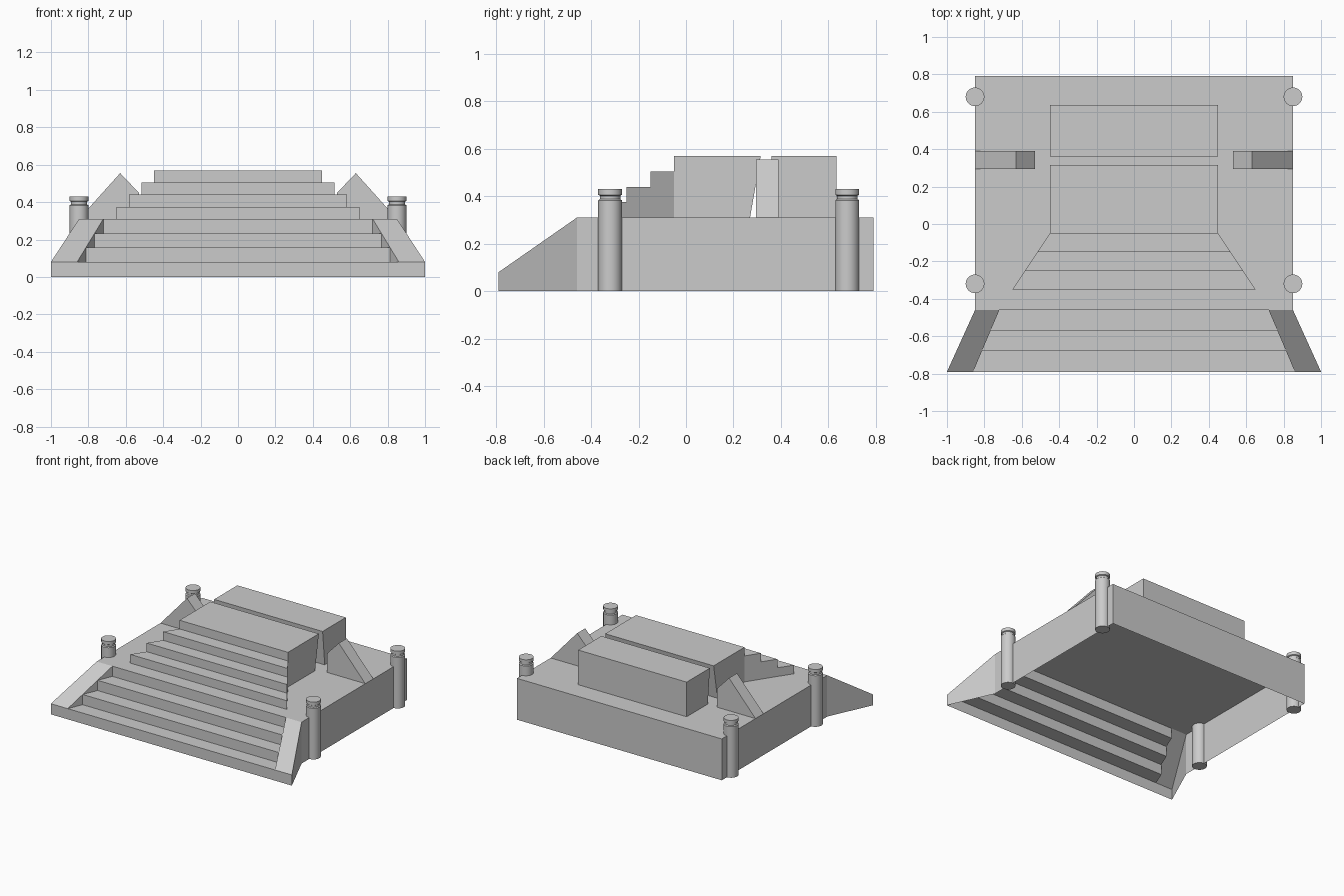
import bpy, bmesh, math

if "Cube" in bpy.data.objects:
    bpy.data.objects.remove(bpy.data.objects["Cube"])


def make_object(name, bm):
    mesh = bpy.data.meshes.new(name)
    bm.to_mesh(mesh)
    bm.free()
    obj = bpy.data.objects.new(name, mesh)
    bpy.context.collection.objects.link(obj)
    return obj


def from_faces(name, faces):
    bm = bmesh.new()
    for face in faces:
        bm.faces.new([bm.verts.new(p) for p in face])
    bmesh.ops.remove_doubles(bm, verts=bm.verts, dist=1e-4)
    return make_object(name, bm)


def prism(name, profile, start, end, axis):
    """Extrude a 2D profile (u, z) along 'x' or 'y', open on the underside."""
    bm = bmesh.new()
    put = (lambda u, z: (start, u, z)) if axis == 'x' else (lambda u, z: (u, start, z))
    face = bm.faces.new([bm.verts.new(put(*p)) for p in profile])
    ext = bmesh.ops.extrude_face_region(bm, geom=[face], use_keep_orig=True)
    d = end - start
    bmesh.ops.translate(bm, vec=(d, 0, 0) if axis == 'x' else (0, d, 0),
                        verts=[g for g in ext['geom'] if isinstance(g, bmesh.types.BMVert)])
    bmesh.ops.recalc_face_normals(bm, faces=bm.faces)
    bmesh.ops.delete(bm, geom=[f for f in bm.faces if f.normal.z < -0.99], context='FACES_ONLY')
    return make_object(name, bm)


def mirror_x(obj):
    obj.modifiers.new("Mirror", 'MIRROR').use_axis[0] = True


def step_faces(points, width):
    """Risers and treads following a (y, z) profile, tapering with width(y)."""
    faces = []
    for (y0, z0), (y1, z1) in zip(points, points[1:]):
        a, b = width(y0), width(y1)
        faces.append([(-a, y0, z0), (a, y0, z0), (b, y1, z1), (-b, y1, z1)])
    return faces


TOP = 0.31

# platform shell, open at the bottom and towards the front stairs
prism("platform", [(-0.46, 0), (0.79, 0), (0.79, TOP), (-0.46, TOP)], -0.85, 0.85, 'x')
platform = bpy.data.objects["platform"]
bm = bmesh.new()
bm.from_mesh(platform.data)
bmesh.ops.delete(bm, geom=[f for f in bm.faces if f.normal.y < -0.99], context='FACES_ONLY')
bm.to_mesh(platform.data)
bm.free()

# lower stairs between flared side walls
run, rise, base_z, front = 0.11, 0.23 / 3, 0.08, -0.79
inner = lambda y: 0.72 + 0.14 * (-0.46 - y) / 0.33
points = [(front, base_z)]
for i in range(3):
    y, z = front + run * (i + 1), base_z + rise * i
    points += [(y, z), (y, z + rise)]
faces = step_faces(points, inner)
faces.append([(-1, front, 0), (1, front, 0), (1, front, base_z), (-1, front, base_z)])
from_faces("lower_stairs", faces)

# flared side walls with sloped tops and inner cheeks
cheek = [[(1, front, 0), (0.85, -0.46, 0), (0.85, -0.46, TOP), (1, front, base_z)],
         [(0.86, front, base_z), (1, front, base_z), (0.85, -0.46, TOP), (0.72, -0.46, TOP)]]
for i in range(3):
    y0, z0 = front + run * i, base_z + rise * i
    y1 = y0 + run
    cheek.append([(inner(y0), y0, z0), (inner(y1), y1, z0 + rise), (inner(y1), y1, z0)])
mirror_x(from_faces("stair_side_wall", cheek))

# upper tapered stairs
narrow = lambda y: 0.45 + 0.2 * (-0.05 - y) / 0.3
points, sides = [(-0.35, TOP)], []
for i in range(3):
    y0, z = -0.35 + 0.1 * i, TOP + 0.065 * (i + 1)
    y1 = y0 + 0.1
    points += [(y0, z), (y1, z)]
    for s in (1, -1):
        quad = [(s * narrow(y0), y0, TOP), (s * narrow(y1), y1, TOP),
                (s * narrow(y1), y1, z), (s * narrow(y0), y0, z)]
        sides.append(quad[::s])
from_faces("upper_stairs", step_faces(points, narrow) + sides)

# two long blocks separated by a wedge-shaped gap
prism("front_block", [(-0.05, TOP), (0.27, TOP), (0.315, 0.57), (-0.05, 0.57)], -0.45, 0.45, 'x')
prism("rear_block", [(0.385, TOP), (0.635, TOP), (0.635, 0.57), (0.36, 0.57)], -0.45, 0.45, 'x')

# pointed side buttresses
mirror_x(prism("buttress", [(0.53, TOP), (0.85, TOP), (0.63, 0.555), (0.53, 0.45)],
               0.295, 0.39, 'y'))

# grooved corner posts
post_profile = [(0, 0), (0.05, 0), (0.05, 0.383), (0.043, 0.388), (0.043, 0.402),
                (0.05, 0.406), (0.05, 0.43), (0, 0.43)]
for label, cy in (("front", -0.32), ("rear", 0.68)):
    for side, cx in (("left", -0.85), ("right", 0.85)):
        bm = bmesh.new()
        verts = [bm.verts.new((r, 0, z)) for r, z in post_profile]
        edges = [bm.edges.new(pair) for pair in zip(verts, verts[1:])]
        bmesh.ops.spin(bm, geom=verts + edges, cent=(0, 0, 0), axis=(0, 0, 1),
                       angle=math.tau, steps=32)
        bmesh.ops.remove_doubles(bm, verts=bm.verts, dist=1e-4)
        bmesh.ops.recalc_face_normals(bm, faces=bm.faces)
        post = make_object(f"{label}_{side}_post", bm)
        post.location = (cx, cy, 0)
        bpy.ops.object.select_all(action='DESELECT')
        post.select_set(True)
        bpy.context.view_layer.objects.active = post
        bpy.ops.object.shade_smooth_by_angle(angle=math.radians(30))
